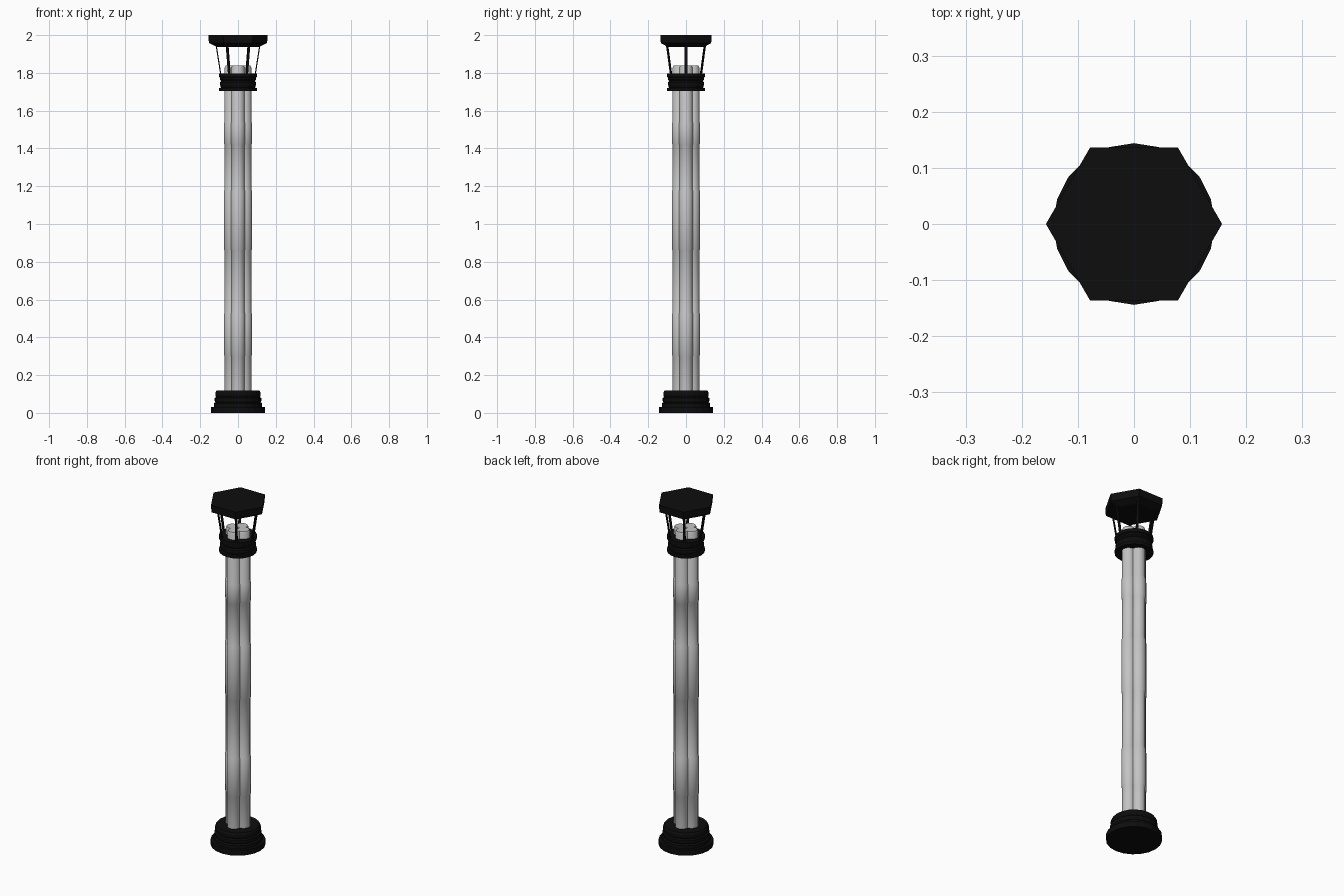
import bpy, bmesh
from math import cos, sin, pi
from mathutils import Vector

cube = bpy.data.objects.get("Cube")
if cube:
    bpy.data.objects.remove(cube)


def material(name, rgb):
    m = bpy.data.materials.new(name)
    m.use_nodes = True
    m.diffuse_color = (*rgb, 1)
    m.node_tree.nodes["Principled BSDF"].inputs["Base Color"].default_value = (*rgb, 1)
    return m


black = material("black_metal", (0.004, 0.004, 0.004))
grey = material("pale_grey", (0.55, 0.55, 0.55))


def lathe(name, profile, sides, mat, center=(0, 0), smooth=False):
    """Closed turned solid from (radius, height) pairs."""
    bm = bmesh.new()
    rings = []
    for r, z in profile:
        rings.append([bm.verts.new((center[0] + r * cos(2 * pi * i / sides),
                                    center[1] + r * sin(2 * pi * i / sides), z))
                      for i in range(sides)])
    for low, high in zip(rings, rings[1:]):
        for i in range(sides):
            j = (i + 1) % sides
            bm.faces.new((low[i], low[j], high[j], high[i]))
    bm.faces.new(rings[0][::-1])
    bm.faces.new(rings[-1])
    mesh = bpy.data.meshes.new(name)
    bm.to_mesh(mesh)
    bm.free()
    mesh.materials.append(mat)
    ob = bpy.data.objects.new(name, mesh)
    bpy.context.collection.objects.link(ob)
    if smooth:
        bpy.ops.object.select_all(action="DESELECT")
        ob.select_set(True)
        bpy.context.view_layer.objects.active = ob
        bpy.ops.object.shade_smooth_by_angle()
    return ob


# Stepped base
lathe("base", [(0.144, 0), (0.144, 0.032), (0.128, 0.032), (0.128, 0.05), (0.12, 0.056),
               (0.124, 0.064), (0.124, 0.078), (0.116, 0.084), (0.12, 0.092),
               (0.12, 0.108), (0.114, 0.118)], 20, black)

# Column: four bundled tubes, each with slightly wider sleeves
sleeves = [(0.30, 0.53), (0.86, 1.18), (1.42, 1.54)]
thin, wide = 0.035, 0.038
tube = [(thin, 0.1)]
for z0, z1 in sleeves:
    tube += [(thin, z0), (wide, z0 + 0.006), (wide, z1 - 0.006), (thin, z1)]
tube += [(thin, 1.828), (0.03, 1.838)]
for k, side in enumerate(("left", "back", "right", "front")):
    a = k * pi / 2
    lathe("column_tube_" + side, tube, 20, grey, (0.036 * cos(a), 0.036 * sin(a)), True)

# Collar with two flanges
lathe("collar", [(0.1, 1.705), (0.1, 1.72), (0.09, 1.722), (0.095, 1.735), (0.095, 1.75),
                 (0.089, 1.757), (0.095, 1.764), (0.095, 1.775), (0.1, 1.778),
                 (0.1, 1.797)], 20, black)


# Six flat struts leaning outward
def strut(name, angle):
    out = Vector((cos(angle), sin(angle), 0))
    side = Vector((-sin(angle), cos(angle), 0))
    bm = bmesh.new()
    rings = []
    for r, z in ((0.091, 1.79), (0.116, 1.95)):
        mid = out * r + Vector((0, 0, z))
        rings.append([bm.verts.new(mid + out * u * 0.003 + side * v * 0.007)
                      for u, v in ((1, -1), (1, 1), (-1, 1), (-1, -1))])
    low, high = rings
    for i in range(4):
        j = (i + 1) % 4
        bm.faces.new((low[i], low[j], high[j], high[i]))
    bm.faces.new(low[::-1])
    bm.faces.new(high)
    mesh = bpy.data.meshes.new(name)
    bm.to_mesh(mesh)
    bm.free()
    mesh.materials.append(black)
    bpy.context.collection.objects.link(bpy.data.objects.new(name, mesh))


for k in range(6):
    strut(f"strut_{k + 1}", k * pi / 3)

# Hexagonal cap with a tapered underside
lathe("cap", [(0.112, 1.938), (0.154, 1.958), (0.157, 2.0)], 6, black)
